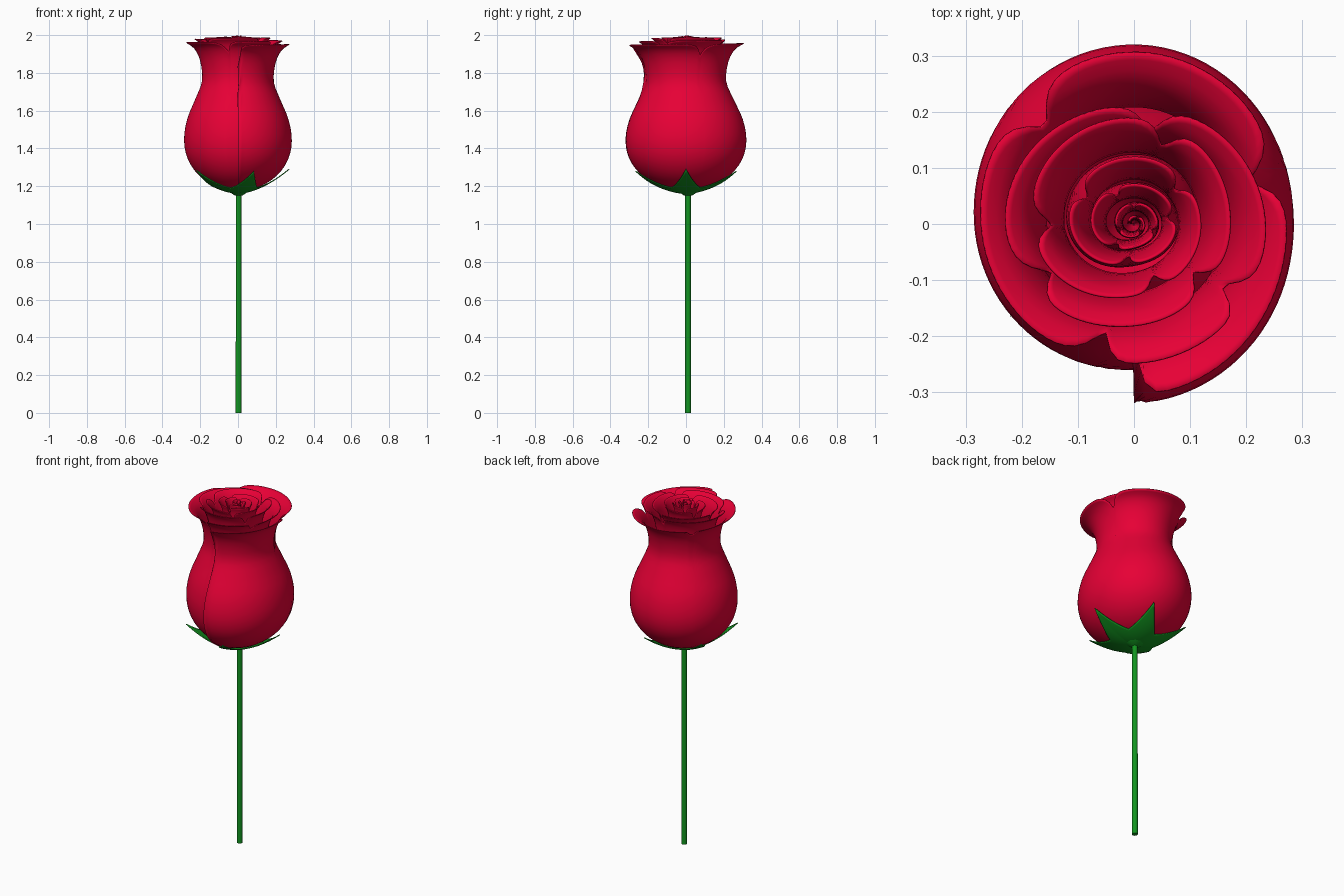
import bpy, bmesh, math
from mathutils import Vector

cube = bpy.data.objects.get("Cube")
if cube:
    bpy.data.objects.remove(cube, do_unlink=True)


def material(name, rgb):
    mat = bpy.data.materials.new(name)
    mat.use_nodes = True
    mat.diffuse_color = (*rgb, 1)
    bsdf = mat.node_tree.nodes["Principled BSDF"]
    bsdf.inputs["Base Color"].default_value = (*rgb, 1)
    return mat


RED = material("petal red", (0.8, 0.0, 0.036))
GREEN = material("leaf green", (0.006, 0.3, 0.014))


def spline(points, t):
    """Smooth curve through points, sampled at fractional index t."""
    last = len(points) - 1
    t = min(max(t, 0), last)
    i = min(int(t), last - 1)
    u = t - i
    a, b, c, d = (points[min(max(k, 0), last)] for k in range(i - 1, i + 3))
    return b + ((c - a) + (a * 2 - b * 5 + c * 4 - d + (b * 3 - a - c * 3 + d) * u) * u) * (u / 2)


def grid_object(name, mat, rows, thickness, closed=False, offset=-1):
    """Skin a list of equally long point rows with quads."""
    bm = bmesh.new()
    verts = [[bm.verts.new(p) for p in row] for row in rows]
    if closed:
        verts.append(verts[0])
    for r0, r1 in zip(verts, verts[1:]):
        for k in range(len(r0) - 1):
            bm.faces.new((r0[k], r1[k], r1[k + 1], r0[k + 1]))
    mesh = bpy.data.meshes.new(name)
    bm.to_mesh(mesh)
    bm.free()
    mesh.materials.append(mat)
    obj = bpy.data.objects.new(name, mesh)
    bpy.context.collection.objects.link(obj)
    mod = obj.modifiers.new("thickness", "SOLIDIFY")
    mod.thickness = thickness
    mod.offset = offset
    smooth(obj)


def smooth(obj):
    bpy.ops.object.select_all(action="DESELECT")
    obj.select_set(True)
    bpy.context.view_layer.objects.active = obj
    bpy.ops.object.shade_smooth_by_angle(angle=math.radians(40))


# Petals: one sheet wound inwards, with the cup profile (width, height)
BASE = 1.17
cup = [Vector(p) for p in (
    (0.05, 1.175), (0.4, 1.197), (0.72, 1.255), (0.93, 1.34), (1, 1.44), (0.94, 1.55),
    (0.78, 1.66), (0.665, 1.75), (0.7, 1.85), (0.81, 1.915), (0.96, 1.945))]
# Belly radius at each quarter turn, starting at the front
belly = [0.32, 0.285, 0.32, 0.285, 0.26, 0.245, 0.222, 0.24, 0.19, 0.18, 0.198, 0.193,
         0.135, 0.125, 0.125, 0.12, 0.075, 0.08, 0.075, 0.08, 0.045, 0.045, 0.04, 0.035,
         0.025, 0.02, 0.016, 0.012]
# Winding angles, in degrees, where one petal's rim ends and the next begins
notches = [0, 110, 222, 345, 415, 530, *range(660, 2600, 110)]
STEPS, LEVELS = 640, 30

rows = []
for i in range(STEPS + 1):
    quarter = (len(belly) - 1) * i / STEPS
    angle = quarter * 90
    theta = math.radians(angle)
    turn = quarter / 4
    start, end = next(p for p in zip(notches, notches[1:]) if angle < p[1])
    across = abs(2 * (angle - start) / (end - start) - 1)
    depth, sharpness = (2.2, 20) if angle < 55 else (1.5, 7)
    top = len(cup) - 1 - depth * across ** sharpness
    stretch = 1 + 0.047 * min(1, turn / 2) + 0.0005 * turn ** 2
    radius = spline(belly, quarter)
    row = []
    for k in range(LEVELS + 1):
        w, z = spline(cup, top * k / LEVELS)
        row.append((w * radius * math.sin(theta), -w * radius * math.cos(theta),
                    BASE + (z - BASE) * stretch))
    rows.append(row)
grid_object("petals", RED, rows, 0.004)

# Sepals: a five-pointed star bowl hugging the underside of the flower
TIP, VALLEY, HALF = 0.272, 0.125, math.pi / 5
STEM_X, STEM_Y = 0.003, 0.011
rows = []
for i in range(120):
    a = 2 * math.pi * i / 120
    d = abs((a + HALF) % (2 * HALF) - HALF)
    reach = TIP * VALLEY * math.sin(HALF) / (TIP * math.sin(d) + VALLEY * math.sin(HALF - d))
    row = []
    for k in range(13):
        r = 0.012 + (reach - 0.012) * k / 12
        # Sepals pointing front and back sit lower, following the wider belly there
        drop = 0.012 * abs(math.sin(a)) * (r / TIP)
        row.append((r * math.cos(a), r * math.sin(a) * 1.03,
                    1.163 + 0.128 * (r / TIP) ** 1.75 - drop))
    rows.append(row)
grid_object("sepals", GREEN, rows, 0.005, closed=True, offset=0)

# Stem and the small swelling where it meets the flower
for name, low, high, r0, r1 in (("stem", 0, 1.18, 0.016, 0.015),
                                ("stem_swelling", 1.15, 1.172, 0.02, 0.055)):
    bpy.ops.mesh.primitive_cone_add(vertices=10, radius1=r0, radius2=r1, depth=high - low,
                                    location=(STEM_X, STEM_Y, (low + high) / 2))
    part = bpy.context.object
    part.name = name
    part.data.materials.append(GREEN)
    smooth(part)
